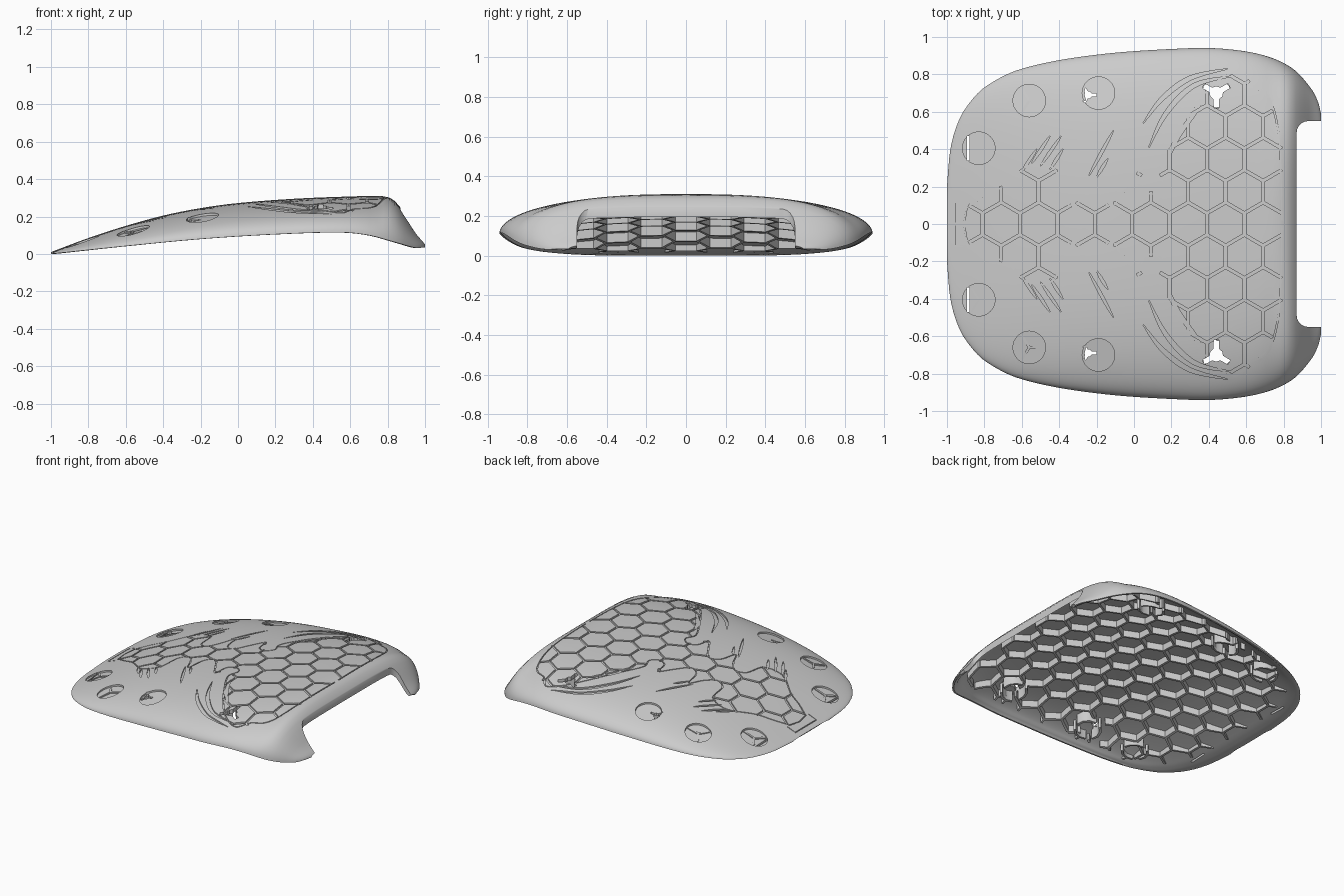
import bpy, bmesh, math
from mathutils import Vector, Matrix

if "Cube" in bpy.data.objects:
    bpy.data.objects.remove(bpy.data.objects["Cube"])

grey = bpy.data.materials.new("plain grey")
grey.use_nodes = True
grey.diffuse_color = (0.6, 0.6, 0.6, 1)
grey.node_tree.nodes["Principled BSDF"].inputs["Base Color"].default_value = (0.6, 0.6, 0.6, 1)

# Crown height, rim height and half width along x
CROWN = [(-1, .01), (-.8, .085), (-.6, .15), (-.4, .205), (-.2, .245), (0, .272), (.3, .295), (.6, .307),
         (.78, .308), (.84, .282), (.9, .2), (.95, .12), (1, .06)]
RIM = [(-1, 0), (-.6, .042), (-.2, .08), (.2, .105), (.55, .115), (.7, .1), (.85, .06), (.95, .033), (1, .035)]
WIDTH = [(-1, .2), (-.985, .38), (-.95, .52), (-.9, .62), (-.8, .73), (-.6, .83), (-.2, .905), (.3, .94),
         (.5, .935), (.7, .9), (.85, .83), (.95, .72), (.985, .65), (1, .59)]


def curve(points, x):
    """Smooth interpolation through (x, value) points."""
    n = len(points)
    x = min(max(x, points[0][0]), points[-1][0])
    i = next((k for k in range(n - 1) if x <= points[k + 1][0]), n - 2)

    def slope(k):
        a, b = points[max(k - 1, 0)], points[min(k + 1, n - 1)]
        return (b[1] - a[1]) / (b[0] - a[0])
    (x0, a), (x1, b) = points[i], points[i + 1]
    d = x1 - x0
    t = (x - x0) / d
    return (a * (1 + 2 * t) * (1 - t) ** 2 + b * t * t * (3 - 2 * t)
            + d * t * (1 - t) * (slope(i) * (1 - t) - slope(i + 1) * t))


def height(x, y):
    rim, crown = curve(RIM, x), curve(CROWN, x)
    power = 2.6 + 4 * min(max(0, (x - .75) / .25), 1)
    r = min(abs(y) / curve(WIDTH, x), 1)
    return rim + max(crown - rim, .004) * math.sqrt(1 - r ** power)


def finish(name, bm):
    bmesh.ops.recalc_face_normals(bm, faces=bm.faces)
    mesh = bpy.data.meshes.new(name)
    bm.to_mesh(mesh)
    bm.free()
    mesh.materials.append(grey)
    obj = bpy.data.objects.new(name, mesh)
    bpy.context.collection.objects.link(obj)
    return obj


def slab(bm, low, high, floor=False):
    """Thicken a flat layout into a layer that follows the dome."""
    bottom = list(bm.verts)
    new = bmesh.ops.extrude_face_region(bm, geom=bm.faces[:])["geom"]
    for v in [g for g in new if isinstance(g, bmesh.types.BMVert)]:
        v.co.z = height(v.co.x, v.co.y) + high
    for v in bottom:
        v.co.z = height(v.co.x, v.co.y) + low
        if floor:
            v.co.z = max(v.co.z, curve(RIM, v.co.x) + .004)


def hex_layout(half, keep):
    """Flat honeycomb network of strips, kept where the rule holds on the strip's centre line."""
    bm = bmesh.new()
    pitch = .2
    side = pitch / math.sqrt(3)
    for row in range(-6, 7):
        for col in range(-6, 6):
            cx, cy = .09 + pitch * (col + row % 2 / 2), row * side * 1.5
            bm.faces.new([bm.verts.new((cx + side * math.sin(k * math.pi / 3),
                                        cy + side * math.cos(k * math.pi / 3), 0)) for k in range(6)])
    bmesh.ops.remove_doubles(bm, verts=bm.verts[:], dist=.002)
    cells = bm.faces[:]
    bmesh.ops.inset_individual(bm, faces=cells, thickness=half)
    bmesh.ops.delete(bm, geom=[f for f in bm.faces if len(f.verts) == 6], context="FACES_ONLY")
    long_edges = [e for e in bm.edges if e.calc_length() > .05]
    bmesh.ops.subdivide_edges(bm, edges=long_edges, cuts=3, use_grid_fill=True)

    def spine(f):
        e = max(f.edges, key=lambda e: e.calc_length())
        return (e.verts[0].co + e.verts[1].co) / 2
    out = [f for f in bm.faces if not keep(spine(f))]
    bmesh.ops.delete(bm, geom=out, context="FACES")
    return bm


def ribbon(bm, points, width, taper=False):
    """Flat strip along a path."""
    pts = [Vector((*p, 0)) for p in points]
    pairs = []
    for i, p in enumerate(pts):
        d = (pts[min(i + 1, len(pts) - 1)] - pts[max(i - 1, 0)]).normalized()
        w = width / 2 * (max(.15, math.sin(math.pi * i / (len(pts) - 1))) if taper else 1)
        n = Vector((-d.y, d.x, 0)) * w
        pairs.append((bm.verts.new(p + n), bm.verts.new(p - n)))
    for (a, b), (c, d) in zip(pairs, pairs[1:]):
        bm.faces.new((a, b, d, c))


def smooth_path(points, steps=5):
    """Catmull-Rom refinement of a path."""
    p = [Vector(q) for q in [points[0], *points, points[-1]]]
    out = []
    for a, b, c, d in zip(p, p[1:], p[2:], p[3:]):
        for k in range(steps):
            t = k / steps
            out.append((b * 2 + (c - a) * t + (a * 2 - b * 5 + c * 4 - d) * t * t
                        + (b * 3 - a - c * 3 + d) * t ** 3) / 2)
    return out + [p[-1]]


def cut(target, bm, name):
    cutter = finish(name, bm)
    mod = target.modifiers.new(name, "BOOLEAN")
    mod.operation, mod.solver, mod.object = "DIFFERENCE", "MANIFOLD", cutter
    bpy.context.view_layer.objects.active = target
    bpy.ops.object.modifier_apply(modifier=name)
    bpy.data.objects.remove(cutter)


def flip(points):
    return [(p[0], -p[1]) for p in points]


# Domed shell, thinning towards its rim
bm = bmesh.new()
NX, NY = 60, 52
rows = []
for i in range(NX + 1):
    x = -math.cos(math.pi * i / NX)
    ys = [curve(WIDTH, x) * math.sin(math.pi * (j / NY - .5)) for j in range(NY + 1)]
    rows.append([bm.verts.new((x, y, height(x, y))) for y in ys])
for r, s in zip(rows, rows[1:]):
    for j in range(NY):
        bm.faces.new((r[j], s[j], s[j + 1], r[j + 1]))
bm.normal_update()
inner = []
for row in rows:
    inner.append([])
    for v in row:
        rim = curve(RIM, v.co.x)
        co = v.co - v.normal * min(.028, .012 + .5 * (v.co.z - rim))
        co.z = max(co.z, rim - .001, 0)
        inner[-1].append(bm.verts.new(co))
for r, s in zip(inner, inner[1:]):
    for j in range(NY):
        bm.faces.new((r[j + 1], s[j + 1], s[j], r[j]))
loop = [(r[0], q[0]) for r, q in zip(rows, inner)] + list(zip(rows[-1], inner[-1]))[1:]
loop += [(r[-1], q[-1]) for r, q in zip(rows, inner)][-2::-1] + list(zip(rows[0], inner[0]))[-2:0:-1]
for (a, b), (c, d) in zip(loop, loop[1:] + loop[:1]):
    bm.faces.new((a, b, d, c))
shell = finish("domed_shell", bm)

# Rear opening between the two legs
bm = bmesh.new()
bmesh.ops.create_cube(bm, size=1, matrix=Matrix.Translation((1.12, 0, 0)) @ Matrix.Diagonal((.5, 1.1, 1.4, 1)))
corners = [e for e in bm.edges if all(v.co.x < 1 for v in e.verts) and abs(e.verts[0].co.z - e.verts[1].co.z) > 1]
bmesh.ops.bevel(bm, geom=corners, offset=.06, segments=5, profile=.5, affect="EDGES")
cut(shell, bm, "rear_opening")

# Decorated area with a scrolled border
border = smooth_path([(-.88, .1), (-.8, .15), (-.7, .2), (-.55, .32), (-.42, .29), (-.39, .14), (-.32, .1),
                      (-.26, .17), (-.21, .27), (-.18, .14), (-.11, .1), (-.04, .2), (.02, .29), (.04, .19),
                      (.1, .16), (.15, .21), (.13, .3), (.22, .47), (.33, .64), (.44, .76), (.55, .81),
                      (.62, .74), (.7, .7), (.75, .6), (.78, .4), (.79, .02)])
outline = [tuple(p) for p in border] + flip(border)[::-1]


def in_pattern(p):
    hit = False
    for (ax, ay), (bx, by) in zip(outline, outline[1:] + outline[:1]):
        if (ay > p.y) != (by > p.y) and p.x < ax + (p.y - ay) * (bx - ax) / (by - ay):
            hit = not hit
    return hit


bm = hex_layout(.009, in_pattern)
slab(bm, -.011, .02)
cut(shell, bm, "honeycomb_grooves")

# Border seam with a front tab
bm = bmesh.new()
for side in (list, flip):
    ribbon(bm, side(border), .007)
ribbon(bm, [(-.897, .12), (-.96, .12), (-.96, 0), (-.96, -.12), (-.897, -.12)], .007)
ribbon(bm, [(-.893, -.1), (-.91, 0), (-.893, .1)], .007)
slab(bm, -.008, .021)
cut(shell, bm, "border_seam")

# Sweeping crescents and spikes
spikes = [[(-.55, .32), (-.45, .47)], [(-.5, .31), (-.39, .47)], [(-.45, .29), (-.38, .4)],
          [(-.24, .26), (-.11, .5)], [(-.2, .25), (-.14, .35)], [(-.6, .28), (-.52, .4)]]
crescents = [[(.05, .54), (.15, .67), (.3, .78), (.5, .83)], [(.08, .41), (.17, .59), (.32, .74), (.52, .79)],
             [(.18, .34), (.24, .48), (.36, .63)]]
bm = bmesh.new()
for side in (list, flip):
    for s in spikes:
        ribbon(bm, side(smooth_path(s)), .016, True)
    for c in crescents:
        ribbon(bm, side(smooth_path(c)), .026, True)
slab(bm, -.01, .022)
cut(shell, bm, "crescents_and_spikes")

# Round recesses, and three-armed slots through the wall
discs = [(-.83, .405), (-.56, .66), (-.19, .7)]
bm = bmesh.new()
for x, y in discs + flip(discs):
    bmesh.ops.create_circle(bm, cap_ends=True, segments=32, radius=.087, matrix=Matrix.Translation((x, y, 0)))
slab(bm, -.012, .05)
cut(shell, bm, "round_recesses")


def star(bm, x, y, r, turn):
    hub = [bm.verts.new((x + q * math.cos(a), y + q * math.sin(a), 0)) for k in range(3)
           for q, a in [(s, turn + k * math.tau / 3 + o) for s, o in
                        ((r, -.17), (r, .17), (r * .45, .4), (r * .45, 1.05), (r * .45, 1.7))]]
    bm.faces.new(hub)


bm = bmesh.new()
for s in (1, -1):
    star(bm, .44, .7 * s, .08, -math.pi / 2 * s)
    star(bm, -.245, .69 * s, .045, 0)
    ribbon(bm, [(-.886, .34 * s), (-.886, .47 * s)], .012)
slab(bm, -.12, .06)
cut(shell, bm, "through_slots")


# Honeycomb ribs on the underside
def under_dome(p):
    clear = all((p.x - x) ** 2 + (abs(p.y) - y) ** 2 > .007 for x, y in [(.44, .7), (-.245, .69)])
    return (clear and p.x < .8 and abs(p.y) < curve(WIDTH, p.x) - .1
            and height(p.x, p.y) - curve(RIM, p.x) > .04)


bm = hex_layout(.009, under_dome)
slab(bm, -.075, -.02, True)
finish("honeycomb_ribs", bm)

# Three-armed bars lying in the round recesses
bm = bmesh.new()
for s in (1, -1):
    for x, y in discs[:2]:
        for dx, dy in ((.08, 0), (-.04, .065), (-.04, -.065)):
            ribbon(bm, [(x, y * s), (x + dx, (y + dy) * s)], .014)
slab(bm, -.02, -.006)
finish("recess_bars", bm)

# Segmented mounting posts and braces under the shell
bm = bmesh.new()
for x, y in [(.44, .7), (-.19, .7), (-.56, .66)]:
    for s in (1, -1):
        ring = [(x + .085 * math.cos(k * math.tau / 12), s * y + .085 * math.sin(k * math.tau / 12))
                for k in range(13)]
        for a in range(0, 12, 4):
            ribbon(bm, ring[a:a + 4], .016)
        ribbon(bm, [(x, s * (y + .08)), (x, s * (y + .12))], .014)
slab(bm, -.1, -.02, True)
finish("mounting_posts", bm)

for obj in bpy.context.collection.objects:
    if obj.type == "MESH" and grey.name in obj.data.materials:
        bpy.ops.object.select_all(action="DESELECT")
        obj.select_set(True)
        bpy.context.view_layer.objects.active = obj
        bpy.ops.object.shade_smooth_by_angle(angle=math.radians(35))
